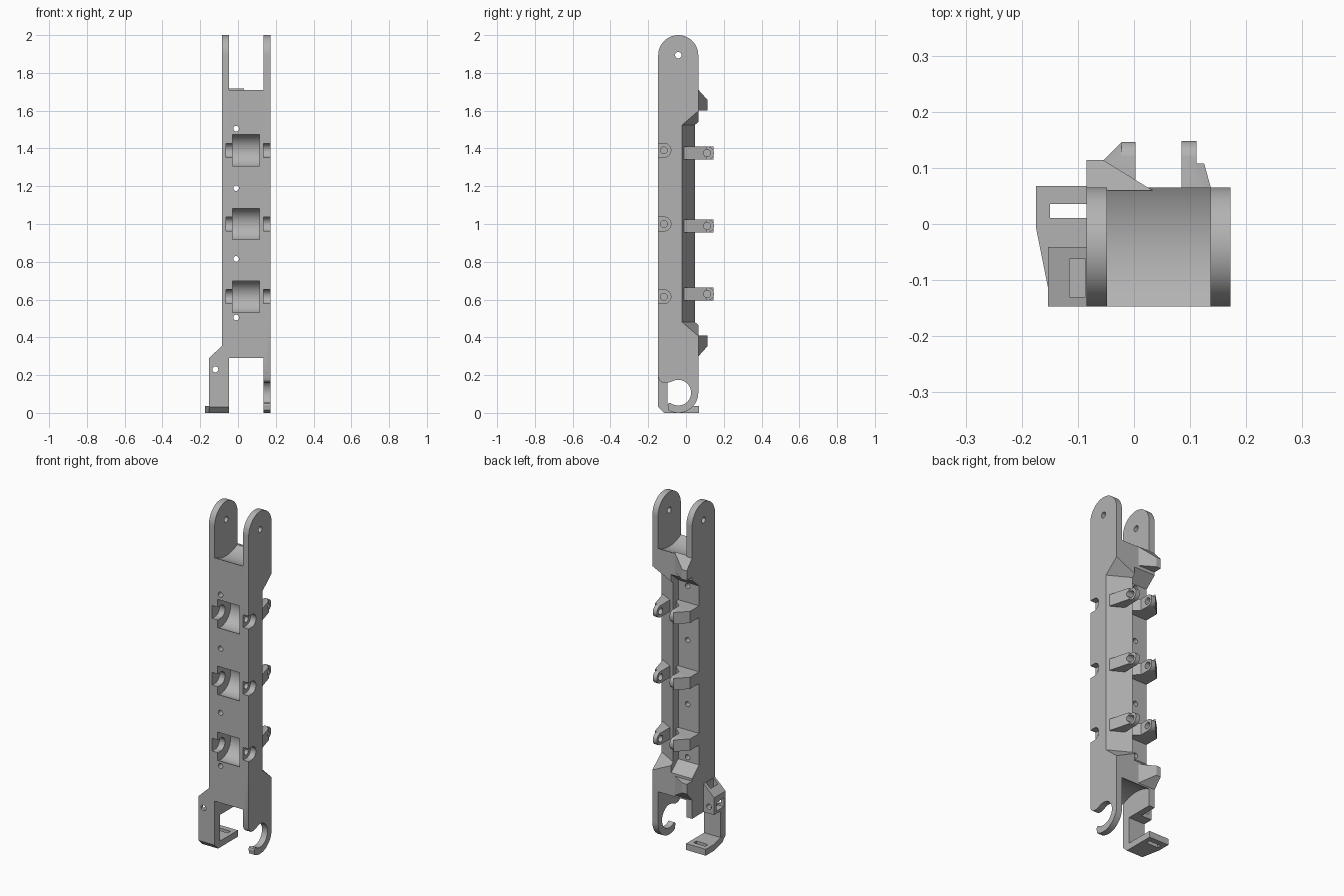
import bpy, bmesh, math

if "Cube" in bpy.data.objects:
    bpy.data.objects.remove(bpy.data.objects["Cube"])

grey = bpy.data.materials.new("plain grey")
grey.diffuse_color = (0.45, 0.45, 0.45, 1)
grey.use_nodes = True
grey.node_tree.nodes["Principled BSDF"].inputs["Base Color"].default_value = grey.diffuse_color
MID = 1.005                      # mirror height of the rail
PIVOT_Y, R_END = -0.041, 0.106   # fork end centre and radius


def loft(name, rings):
    """Closed solid through rings of 3D points."""
    bm = bmesh.new()
    vs = [[bm.verts.new(p) for p in ring] for ring in rings]
    n = len(vs[0])
    for a, b in zip(vs, vs[1:]):
        for i in range(n):
            j = (i + 1) % n
            bm.faces.new((a[i], a[j], b[j], b[i]))
    bm.faces.new(vs[0])
    bm.faces.new(vs[-1])
    bmesh.ops.recalc_face_normals(bm, faces=bm.faces)
    me = bpy.data.meshes.new(name)
    bm.to_mesh(me)
    bm.free()
    ob = bpy.data.objects.new(name, me)
    bpy.context.collection.objects.link(ob)
    me.materials.append(grey)
    return ob


def prism(name, axis, pts, lo, hi):
    """Extrude a 2D outline along an axis: x takes (y,z), y takes (x,z), z takes (x,y)."""
    place = {"x": lambda p, t: (t, p[0], p[1]),
             "y": lambda p, t: (p[0], t, p[1]),
             "z": lambda p, t: (p[0], p[1], t)}[axis]
    return loft(name, [[place(p, t) for p in pts] for t in (lo, hi)])


def arc(cx, cy, r, a0, a1, n):
    return [(cx + r * math.cos(math.radians(a0 + (a1 - a0) * i / n)),
             cy + r * math.sin(math.radians(a0 + (a1 - a0) * i / n))) for i in range(n + 1)]


def circle(cx, cy, r, n=32):
    return arc(cx, cy, r, 0, 360, n)[:-1]


def rect(a0, a1, b0, b1):
    return [(a0, b0), (a1, b0), (a1, b1), (a0, b1)]


def cut(ob, cutter):
    mod = ob.modifiers.new("cut", "BOOLEAN")
    mod.operation, mod.solver, mod.object = "DIFFERENCE", "EXACT", cutter
    bpy.context.view_layer.objects.active = ob
    bpy.ops.object.modifier_apply(modifier=mod.name)
    bpy.data.objects.remove(cutter)


# Rail: side outline with a round top and a hook at the bottom
outline = (arc(PIVOT_Y, 1.894, R_END, 0, 180, 32)
           + [(-0.147, 0.19), (-0.14, 0.172), (-0.125, 0.16), (-0.1, 0.158)]
           + arc(PIVOT_Y, 0.107, 0.068, 120, -120, 32)
           + [(-0.085, 0.054), (-0.094, 0.049), (-0.097, 0.038), (-0.094, 0.026)]
           + arc(PIVOT_Y, 0.106, R_END, 240, 360, 20))
rail = prism("rail", "x", outline, -0.085, 0.172)

# Curved fork slots at both ends, left hook removed
for z in (1.894, 0.106):
    cut(rail, prism("cutter", "x", circle(PIVOT_Y, z, 0.212, 64), -0.048, 0.136))
cut(rail, prism("cutter", "x", rect(-0.2, 0.1, -0.1, 0.19), -0.2, -0.02))
cut(rail, prism("cutter", "x", circle(PIVOT_Y, 1.894, 0.017), -0.2, 0.2))

# Back recess: flat shelf on the left, slanted ridge on the right, sloped ends
recess = [(0.2, -0.036), (0.05, 0.048), (0.05, 0.0), (-0.1, 0.0)]
rings = []
for z, dy in ((0.39, 0.105), (0.48, 0), (1.525, 0), (1.615, 0.105)):
    rings.append([(x, y + dy, z) for x, y in recess] + [(-0.1, 0.3, z), (0.2, 0.3, z)])
cut(rail, loft("cutter", rings))

# Roller pockets with axle notches in the front
for z in (1.39, 1.0, 0.615):
    cut(rail, prism("cutter", "x", circle(-0.117, z, 0.088, 48), -0.028, 0.114))
    notch = arc(-0.117, z, 0.037, -90, 90, 16) + [(-0.2, z + 0.037), (-0.2, z - 0.037)]
    cut(rail, prism("cutter", "x", notch, -0.064, -0.02))
    cut(rail, prism("cutter", "x", notch, 0.136, 0.2))
    cut(rail, prism("cutter", "x", circle(-0.117, z, 0.018, 20), 0.1, 0.15))

# Screw holes through the shelf
for z in (1.505, 1.19, 0.815, 0.505):
    cut(rail, prism("cutter", "y", circle(-0.01, z, 0.015, 20), -0.2, 0.2))

# Back arms: slim ones on the ridge, shelf brackets on the left
right_plan = [(0.085, -0.01), (0.085, 0.148), (0.111, 0.148), (0.111, 0.108),
              (0.125, 0.108), (0.136, 0.068), (0.158, -0.01)]
left_plan = [(-0.085, -0.01), (-0.085, 0.083), (-0.022, 0.146), (0.003, 0.146),
             (0.003, 0.06), (0.05, 0.02), (0.05, -0.01)]
for i, z in enumerate((1.375, 0.99, 0.63)):
    for side, plan in (("right", right_plan), ("left", left_plan)):
        arm = prism(f"{side}_arm_{i + 1}", "z", plan, z - 0.034, z + 0.034)
        # round the tip, then bore it
        corner = arc(0.113, z, 0.035, 90, -90, 20)
        x0, x1 = (0.05, 0.2) if side == "right" else (-0.022, 0.05)
        tip = [(0.113, z + 0.1)] + corner + [(0.113, z - 0.1), (0.2, z - 0.1), (0.2, z + 0.1)]
        cut(arm, prism("cutter", "x", tip, x0, x1))
        cut(arm, prism("cutter", "x", circle(0.112, z, 0.019, 24), x0 - 0.01, x1))

# Wedge tabs behind both ends of the recess
for name, s in (("top_tab", 1), ("bottom_tab", -1)):
    def end(y, x, z):
        return [(-0.085, y, MID + s * 0.595), (x, y, MID + s * 0.595),
                (x, y, MID + s * z), (-0.085, y, MID + s * z)]
    loft(name, [end(0.06, 0.033, 0.712), end(0.114, -0.055, 0.652)])

# Offset leg: housing with slanted top, front column, foot
housing = prism("leg_housing", "y", [(-0.153, 0.19), (-0.153, 0.29), (-0.085, 0.355),
                                     (-0.08, 0.355), (-0.08, 0.19)], -0.147, -0.041)
cut(housing, prism("cutter", "y", circle(-0.12, 0.23, 0.016, 20), -0.3, 0.1))
cut(housing, prism("cutter", "x", rect(-0.13, -0.062, 0.205, 0.255), -0.2, -0.115))
cut(housing, prism("cutter", "x", rect(-0.13, -0.062, 0.29, 0.4), -0.115, -0.086))

chamfer = [(-0.2, -0.02), (-0.2, 0.085), (-0.147, 0.032), (-0.115, 0), (-0.095, -0.02)]
column = prism("leg_column", "x", rect(-0.147, -0.098, 0, 0.2), -0.153, -0.048)
cut(column, prism("cutter", "x", chamfer, -0.3, 0.1))
foot = prism("foot", "z", [(-0.048, -0.147), (-0.048, 0.068), (-0.175, 0.068),
                           (-0.175, -0.005), (-0.153, -0.115), (-0.153, -0.147)], 0, 0.037)
cut(foot, prism("cutter", "x", chamfer, -0.3, 0.1))
cut(foot, prism("cutter", "z", rect(-0.15, -0.074, 0.011, 0.036), -0.1, 0.1))

# Smooth round surfaces, keep edges crisp
bpy.ops.object.select_all(action="SELECT")
bpy.ops.object.shade_smooth_by_angle(angle=math.radians(25))
